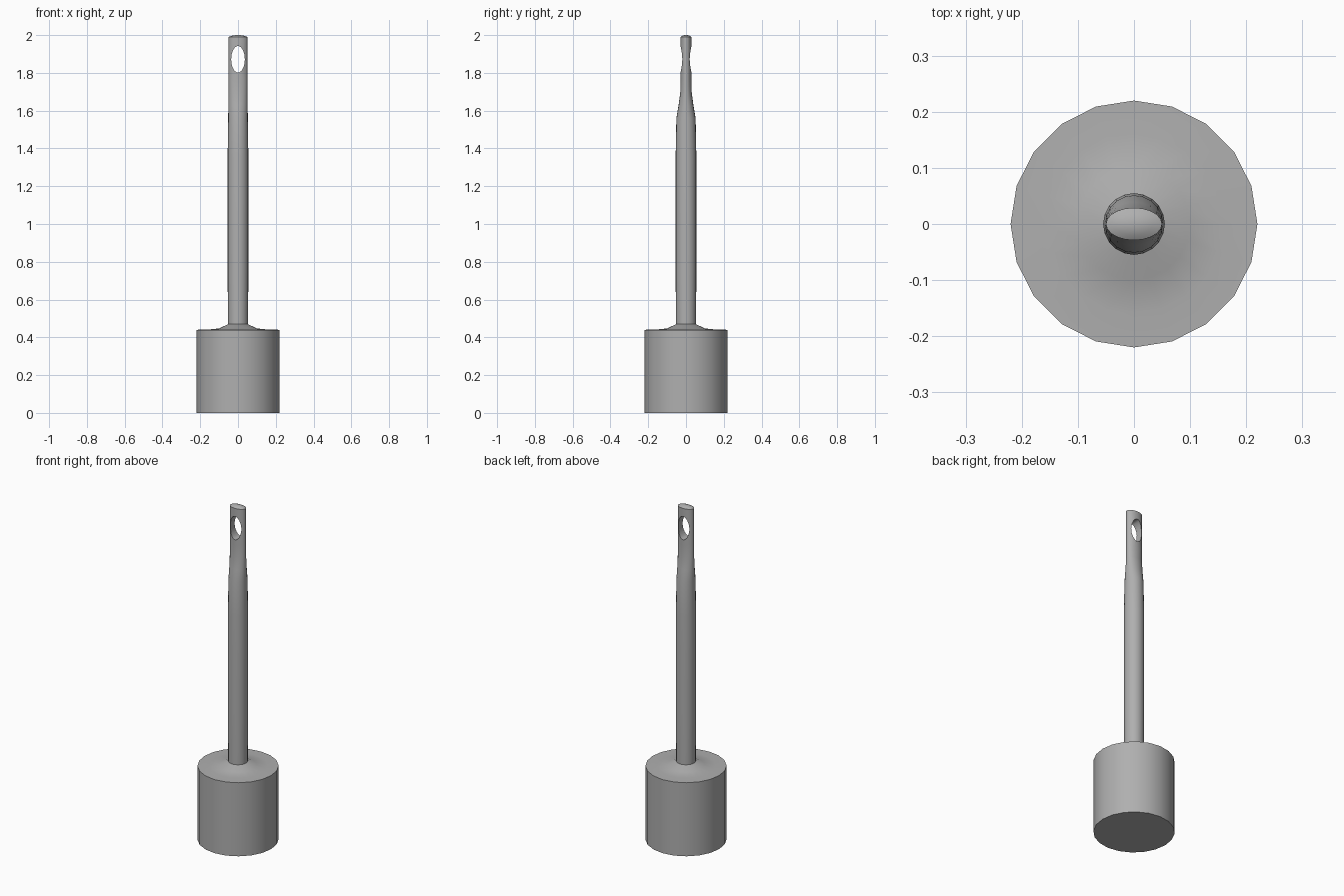
import bpy
import bmesh
import math

if "Cube" in bpy.data.objects:
    bpy.data.objects.remove(bpy.data.objects["Cube"], do_unlink=True)

SIDES = 20

# One plain grey for the whole model
grey = bpy.data.materials.new("plain_grey")
grey.use_nodes = True
grey.diffuse_color = (0.43, 0.43, 0.43, 1)
grey.node_tree.nodes["Principled BSDF"].inputs["Base Color"].default_value = (0.43, 0.43, 0.43, 1)


def loft(name, rings, sides=SIDES):
    """Stack elliptical rings (z, x radius, y radius) and cap both ends."""
    bm = bmesh.new()
    loops = []
    for z, rx, ry in rings:
        angles = [2 * math.pi * i / sides for i in range(sides)]
        loops.append([bm.verts.new((rx * math.cos(a), ry * math.sin(a), z)) for a in angles])
    for low, high in zip(loops, loops[1:]):
        for i in range(sides):
            j = (i + 1) % sides
            bm.faces.new((low[i], low[j], high[j], high[i]))
    bm.faces.new(loops[0][::-1])
    bm.faces.new(loops[-1])
    bmesh.ops.recalc_face_normals(bm, faces=bm.faces)
    mesh = bpy.data.meshes.new(name)
    bm.to_mesh(mesh)
    bm.free()
    mesh.materials.append(grey)
    obj = bpy.data.objects.new(name, mesh)
    bpy.context.collection.objects.link(obj)
    return obj


def activate(obj):
    bpy.ops.object.select_all(action="DESELECT")
    obj.select_set(True)
    bpy.context.view_layer.objects.active = obj


def smooth(obj):
    activate(obj)
    bpy.ops.object.shade_smooth_by_angle(angle=math.radians(35))


# Heavy round base with a low flared collar on top
base = loft("base", [(z, r, r) for r, z in (
    (0.22, 0), (0.22, 0.44), (0.16, 0.441), (0.10, 0.447), (0.052, 0.47))])
smooth(base)

# Round shaft, flattened front to back near the tip, with a slightly domed end
shaft = loft("shaft", [
    (0.45, 0.053, 0.053), (0.75, 0.055, 0.055), (1.35, 0.055, 0.055),
    (1.56, 0.052, 0.051), (1.63, 0.051, 0.039), (1.70, 0.05, 0.03),
    (1.77, 0.05, 0.029), (1.965, 0.05, 0.029), (1.99, 0.05, 0.029),
    (1.996, 0.034, 0.020), (2.0, 0.012, 0.007)])

# Oval eye cut through the flattened tip
cutter = loft("eye_cutter", [(-0.2, 0.036, 0.07), (0.2, 0.036, 0.07)], 32)
cutter.rotation_euler.x = math.pi / 2
cutter.location.z = 1.872
cutter.hide_render = True
bpy.context.view_layer.update()

activate(shaft)
eye = shaft.modifiers.new("eye", "BOOLEAN")
eye.operation = "DIFFERENCE"
eye.solver = "EXACT"
eye.object = cutter
bpy.ops.object.modifier_apply(modifier=eye.name)
bpy.data.objects.remove(cutter, do_unlink=True)
smooth(shaft)
